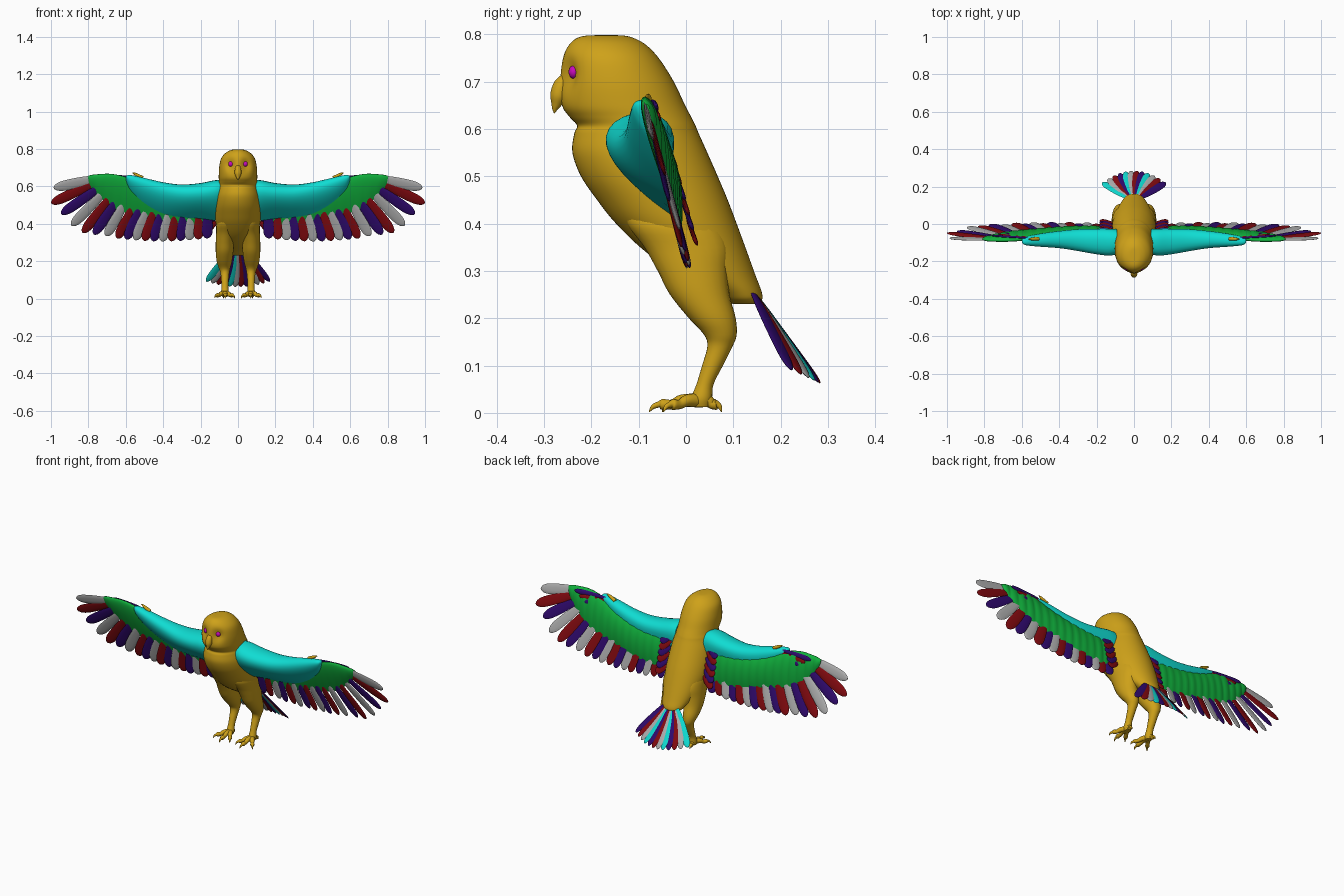
import bpy, bmesh
from math import sin, cos, pi, exp, sqrt
from mathutils import Vector as V

if "Cube" in bpy.data.objects:
    bpy.data.objects.remove(bpy.data.objects["Cube"])

COLORS = {'gold': (.62, .36, .01), 'cyan': (.005, .72, .65), 'green': (.005, .43, .045),
          'red': (.23, .003, .005), 'indigo': (.03, .003, .16), 'grey': (.43, .43, .43),
          'magenta': (.58, .003, .5)}
MATS = {}
for k, c in COLORS.items():
    MATS[k] = bpy.data.materials.new(k)
    MATS[k].diffuse_color = (*c, 1)


def spline(keys, n):
    """Catmull-Rom interpolation of tuples."""
    out = []
    for i in range(len(keys) - 1):
        p = [keys[max(0, min(len(keys) - 1, i + j))] for j in (-1, 0, 1, 2)]
        for s in range(n):
            t = s / n
            out.append(tuple(.5 * (2*b + (c - a)*t + (2*a - 5*b + 4*c - d)*t*t
                       + (3*b - a - 3*c + d)*t**3) for a, b, c, d in zip(*p)))
    return out + [tuple(keys[-1])]


def loft(name, rings, color):
    bm = bmesh.new()
    vs = [[bm.verts.new(p) for p in r] for r in rings]
    n = len(vs[0])
    for a, b in zip(vs, vs[1:]):
        for i in range(n):
            j = (i + 1) % n
            bm.faces.new((a[i], a[j], b[j], b[i]))
    bm.faces.new(vs[0])
    bm.faces.new(vs[-1])
    bmesh.ops.recalc_face_normals(bm, faces=bm.faces)
    me = bpy.data.meshes.new(name)
    bm.to_mesh(me)
    bm.free()
    me.materials.append(MATS[color])
    ob = bpy.data.objects.new(name, me)
    bpy.context.collection.objects.link(ob)
    return ob


def column(name, keys, n, seg, deform=lambda p: p):
    """Horizontal ellipses: (z, y front, y back, half width, x)."""
    rings = []
    for z, f, b, w, x in spline(keys, n):
        rings.append([deform(V((x + w*sin(2*pi*i/seg), (f + b)/2 - (b - f)/2*cos(2*pi*i/seg), z)))
                      for i in range(seg)])
    return loft(name, rings, 'gold')


def tube(name, keys, hint=(0, 0, 1)):
    """Round tapered tube: (x, y, z, radius)."""
    pts = spline(keys, 4)
    rings = []
    for i, p in enumerate(pts):
        d = (V(pts[min(i + 1, len(pts) - 1)][:3]) - V(pts[max(i - 1, 0)][:3])).normalized()
        a = d.cross(V(hint)).normalized()
        b = a.cross(d)
        rings.append([V(p[:3]) + p[3]*(a*cos(t*pi/6) + b*sin(t*pi/6)) for t in range(12)])
    return loft(name, rings, 'gold')


def feather(name, root, tip, hw, normal, color, th=.0045):
    root, tip = V(root), V(tip)
    d = (tip - root).normalized()
    side = d.cross(V(normal)).normalized()
    up = side.cross(d)
    rings = []
    for t, w in spline([(0, .35), (.2, .75), (.5, 1), (.8, 1), (.93, .72), (.98, .4), (1, .1)], 3):
        c = root.lerp(tip, t)
        rings.append([c + side*hw*w*cos(a*pi/5) + up*th*min(1, w + .2)*sin(a*pi/5) for a in range(10)])
    return loft(name, rings, color)


def plane_y(z):
    """Tilted plane the wings lie in."""
    return -.09 + (.66 - z)*.27


# body and head in one piece, with eye hollows of the face disc pressed in
def face(p):
    if p.y < -.17:
        g = exp(-((abs(p.x) - .042)/.026)**2 - ((p.z - .712)/.034)**2)
        p.y += .02*g
    return p


column('body', [(.798, -.185, -.15, .008, 0), (.795, -.222, -.12, .035, 0), (.78, -.245, -.088, .065, 0),
                (.75, -.26, -.058, .09, 0), (.70, -.267, -.026, .101, 0), (.65, -.262, -.002, .103, 0),
                (.625, -.246, .011, .102, 0), (.607, -.23, .02, .103, 0), (.59, -.236, .027, .107, 0),
                (.55, -.24, .045, .117, 0), (.50, -.222, .067, .122, 0), (.45, -.188, .088, .122, 0),
                (.40, -.148, .107, .118, 0), (.34, -.085, .129, .105, 0), (.29, -.01, .147, .085, 0),
                (.255, .055, .16, .065, 0), (.238, .08, .16, .052, 0), (.23, .1, .145, .03, 0)],
       5, 56, face)

# hooked beak
tube('beak', [(0, -.245, .715, .008), (0, -.262, .695, .016), (0, -.269, .67, .018),
              (0, -.274, .652, .011), (0, -.277, .642, .006), (0, -.278, .633, .001)], (0, 1, 0))

TRIO = ('grey', 'red', 'indigo')
for s, side in ((1, 'right'), (-1, 'left')):
    # eye
    bpy.ops.mesh.primitive_uv_sphere_add(segments=24, ring_count=12, location=(s*.038, -.237, .72))
    eye = bpy.context.object
    eye.name = 'eye_' + side
    eye.scale = (.014, .011, .014)
    eye.data.materials.append(MATS['magenta'])

    # leg
    column('leg_' + side, [(.44, -.13, .04, .03, s*.06), (.40, -.125, .07, .05, s*.064),
                           (.35, -.088, .09, .051, s*.066), (.30, -.06, .088, .049, s*.07),
                           (.25, -.034, .092, .047, s*.072), (.20, .006, .105, .041, s*.073),
                           (.165, .038, .107, .031, s*.072), (.14, .045, .098, .024, s*.07),
                           (.10, .034, .078, .02, s*.07), (.06, .022, .058, .018, s*.07),
                           (.03, .01, .055, .021, s*.07), (.012, .012, .05, .016, s*.07)], 4, 24)
    # toes with claws
    for i, (tx, ty) in enumerate([(.018, -.05), (.066, -.078), (.126, -.048), (.078, .075)]):
        a, b = V((s*.07, .03)), V((s*tx, ty))
        path = [(0, .026, .015), (.35, .026, .013), (.55, .018, .01), (.74, .018, .0115),
                (.8, .018, .007), (.92, .013, .005), (1, .002, .001)]
        tube(f'toe_{side}_{i}', [(*a.lerp(b, t), z, r) for t, z, r in path])

    # wing blades: (x, z top, z bottom, front bulge, back bulge)
    def blade(name, keys, n, color, back_pow, shift, scallop=0):
        rings = []
        for x, zt, zb, tf, tb in spline(keys, n):
            wave = scallop*abs(sin(x*pi/.048))
            ring = []
            for i in range(32):
                t = 2*pi*i/32
                u = (1 - cos(t))/2
                z = zt - u*(zt - zb + wave)
                if i <= 16:
                    off = -tf*2.6*sqrt(u)*(1 - u)
                else:
                    pk = .5/(.5 + back_pow)
                    off = (tb + wave*.5)*sqrt(u)*(1 - u)**back_pow/(sqrt(pk)*(1 - pk)**back_pow)
                ring.append((s*x, plane_y(z) + shift + off, z))
            rings.append(ring)
        loft(name + side, rings, color)

    blade('wing_shoulder_', [(.09, .635, .41, .09, .045), (.13, .632, .418, .10, .048),
                             (.2, .618, .428, .095, .046), (.3, .61, .435, .078, .042),
                             (.4, .622, .455, .058, .036), (.5, .645, .505, .042, .03),
                             (.57, .66, .565, .028, .022), (.592, .659, .605, .018, .016),
                             (.6, .654, .635, .005, .005)], 6, 'cyan', 2.2, -.004)
    blade('wing_coverts_', [(.15, .55, .405, .01, .016), (.2, .565, .388, .012, .024),
                            (.34, .575, .40, .013, .026), (.47, .60, .432, .014, .025),
                            (.6, .65, .465, .016, .022), (.68, .667, .50, .016, .019),
                            (.75, .665, .555, .014, .014), (.79, .66, .60, .01, .01),
                            (.81, .652, .635, .003, .003)], 12, 'green', 1, .004, .008)

    # flight feathers, from the wing tip inwards
    tips = [(.985, .592), (.998, .51), (.945, .452), (.89, .39), (.83, .352), (.77, .343), (.705, .335)]
    roots = [(.72, .65), (.73, .635), (.71, .615), (.69, .595), (.66, .57), (.63, .55), (.595, .53)]
    for i in range(11):
        k = i/10
        tips.append((.645 - .48*k, .322 - .016*sin(pi*k)))
        roots.append((.55 - .39*k, .51 - .03*k))
    for i, (t, r) in enumerate(zip(tips, roots)):
        dy = .006 if i % 2 else 0
        feather(f'flight_feather_{side}_{i}', (s*r[0], plane_y(r[1]) + .004, r[1]),
                (s*t[0], plane_y(t[1]) + dy - .004, t[1]), .028, (s*.2, 1, .27), TRIO[i % 3])

    # short inner feathers on the back by the body
    for i in range(6):
        z = .57 - .032*i
        feather(f'inner_feather_{side}_{i}', (s*.115, plane_y(z) + .026, z),
                (s*.18, plane_y(z - .05) + .03, z - .05), .02, (s*.2, 1, .27), ('indigo', 'red')[i % 2])
    # thumb feathers on the back of the wrist, and the thumb itself
    for i in range(4):
        z = .648 - .012*i
        feather(f'thumb_feather_{side}_{i}', (s*.56, plane_y(z) + .012, z),
                (s*(.76 - .035*i), plane_y(z - .01) + .022 + .002*i, z - .01*i), .014, (0, 1, .27),
                ('indigo', 'red')[i % 2])
    tube('thumb_' + side, [(s*.51, -.078, .645, .01), (s*.535, -.08, .658, .009),
                           (s*.553, -.08, .668, .006), (s*.565, -.08, .673, .001)], (0, 1, 0))

# tail fan
for i in range(12):
    k = 1 - 2*i/11
    feather(f'tail_feather_{i}', (.035*k, .138, .262), (.168*k, .284 - .062*k*k, .063 + .028*k*k),
            .021, (.35*k + .12, .81, .585), ('indigo', 'red', 'grey', 'cyan')[i % 4], .004)

# smooth shading
bpy.ops.object.select_all(action='SELECT')
bpy.context.view_layer.objects.active = bpy.data.objects['body']
bpy.ops.object.shade_smooth_by_angle(angle=.9)

for m in bpy.data.materials:
    if m.users and not m.is_grease_pencil:
        m.use_nodes = True
        m.node_tree.nodes["Principled BSDF"].inputs["Base Color"].default_value = m.diffuse_color
